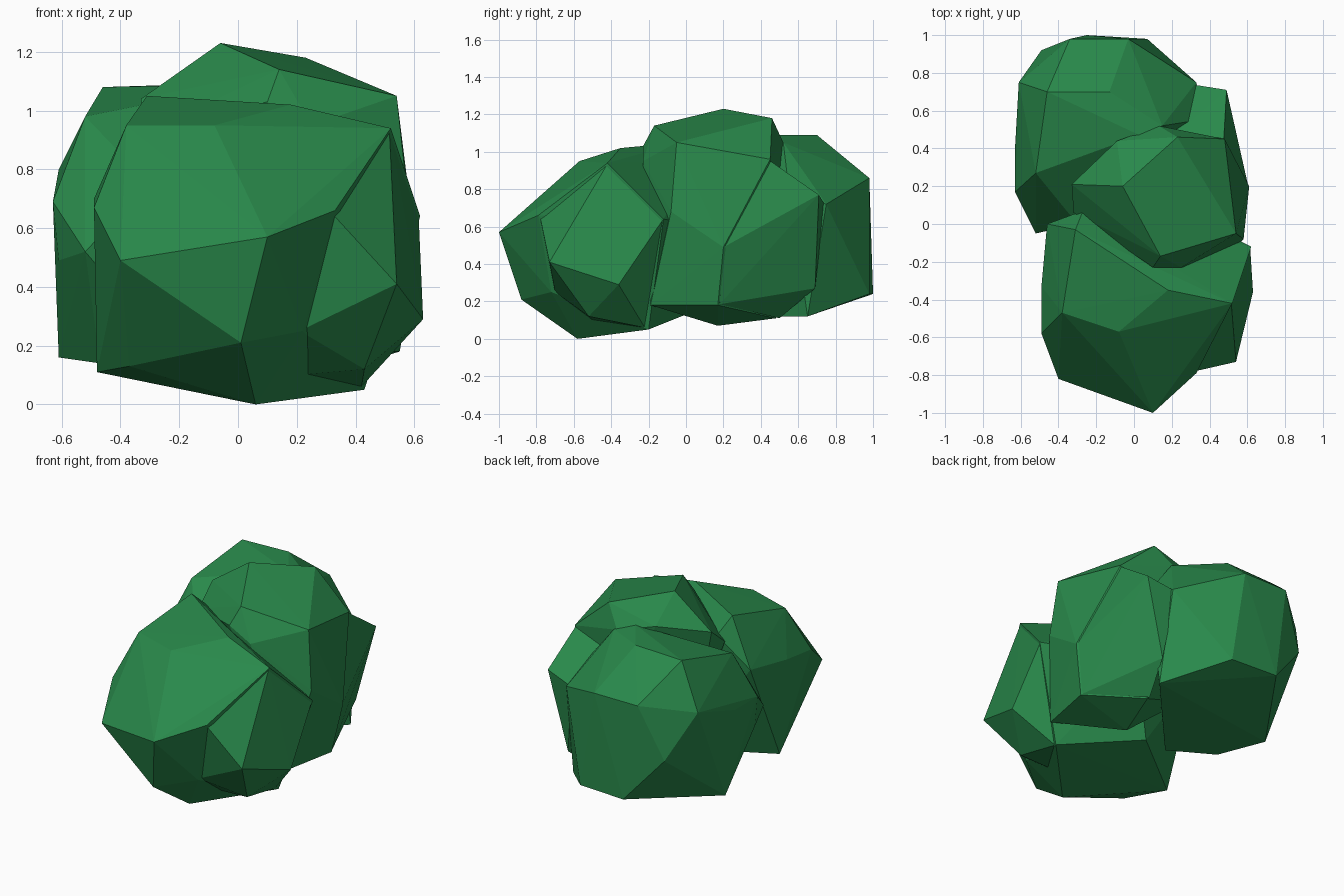
import bpy, bmesh

leaf = bpy.data.materials.new("leaf_green")
leaf.diffuse_color = (0.022, 0.25, 0.07, 1)


def lump(name, points):
    """Faceted foliage lump: convex skin around a few corner points."""
    bm = bmesh.new()
    for p in points:
        bm.verts.new(p)
    bmesh.ops.convex_hull(bm, input=bm.verts[:])
    loose = [v for v in bm.verts if not v.link_faces]
    bmesh.ops.delete(bm, geom=loose, context='VERTS')
    bmesh.ops.recalc_face_normals(bm, faces=bm.faces[:])
    me = bpy.data.meshes.new(name)
    bm.to_mesh(me)
    bm.free()
    me.materials.append(leaf)
    ob = bpy.data.objects.new(name, me)
    bpy.context.collection.objects.link(ob)
    return ob


def merge(base, extra):
    """Fuse a bulge into its lump and drop the helper."""
    mod = base.modifiers.new("fuse", 'BOOLEAN')
    mod.operation, mod.solver, mod.object = 'UNION', 'EXACT', extra
    deps = bpy.context.evaluated_depsgraph_get()
    base.data = bpy.data.meshes.new_from_object(base.evaluated_get(deps))
    base.modifiers.clear()
    bpy.data.objects.remove(extra)


# Front lump of the bush, with a bulge on its right
front = lump("front_foliage", [
    (0.10, -1.00, 0.57), (-0.40, -0.82, 0.49), (0.01, -0.88, 0.21),
    (0.33, -0.79, 0.66), (0.22, -0.72, 0.25), (0.06, -0.58, 0.00),
    (-0.37, -0.53, 0.13), (-0.48, -0.27, 0.11), (0.43, -0.20, 0.05),
    (0.62, -0.12, 0.64), (0.52, -0.42, 0.94), (-0.12, -0.66, 0.82),
    (-0.38, -0.47, 0.95), (-0.08, -0.57, 0.95), (0.18, -0.35, 1.02),
    (-0.49, -0.58, 0.67), (-0.49, -0.33, 0.70), (-0.31, -0.03, 1.05),
    (-0.46, 0.00, 0.75), (-0.05, 0.05, 0.15), (-0.27, 0.07, 0.95),
    (0.10, 0.15, 0.60)])
merge(front, lump("front_bulge", [
    (0.54, -0.73, 0.41), (0.63, -0.36, 0.29), (0.43, -0.52, 0.12),
    (0.32, -0.78, 0.65), (0.21, -0.70, 0.25), (0.37, -0.55, 0.82),
    (0.515, -0.42, 0.935), (0.615, -0.125, 0.635), (0.42, -0.22, 0.06),
    (0.20, -0.50, 0.40), (0.20, -0.50, 0.10)]))

# Tall middle lump, leaning to the right, with a shoulder at its rear
middle = lump("middle_foliage", [
    (-0.06, 0.20, 1.23), (0.23, 0.46, 1.18), (0.14, -0.17, 1.14),
    (0.10, -0.23, 1.03), (0.25, -0.23, 0.95), (0.54, -0.05, 1.05),
    (0.50, 0.15, 0.95), (0.48, 0.45, 0.96), (0.61, 0.20, 0.49),
    (0.58, -0.08, 0.68), (0.55, 0.17, 0.18), (0.48, -0.19, 0.18),
    (0.20, 0.17, 0.07), (0.13, 0.52, 1.05), (-0.33, 0.21, 1.04),
    (-0.09, 0.44, 1.10), (-0.32, 0.06, 0.92), (-0.20, 0.20, 0.40),
    (0.30, 0.48, 0.11)])
merge(middle, lump("middle_shoulder", [
    (0.49, 0.71, 0.77), (0.30, 0.74, 0.72), (0.36, 0.69, 0.27),
    (0.30, 0.50, 0.11), (0.545, 0.18, 0.185), (0.605, 0.20, 0.49),
    (0.475, 0.445, 0.955), (0.20, 0.46, 0.92), (0.10, 0.30, 0.50),
    (0.495, 0.16, 0.94)]))

# Rear lump, leaning to the left
lump("back_foliage", [
    (-0.46, 0.70, 1.08), (-0.13, 0.70, 1.09), (-0.52, 0.27, 0.98),
    (0.03, 0.47, 1.09), (-0.34, 0.98, 0.86), (-0.03, 0.98, 0.86),
    (-0.25, 1.00, 0.24), (0.07, 0.98, 0.24), (-0.61, 0.75, 0.80),
    (-0.63, 0.40, 0.69), (-0.63, 0.17, 0.69), (-0.61, 0.17, 0.49),
    (-0.52, -0.05, 0.52), (-0.61, 0.47, 0.16), (-0.47, 0.20, 0.14),
    (-0.18, 0.07, 0.12), (-0.49, 0.92, 0.52), (0.13, 0.88, 0.69),
    (0.33, 0.75, 0.72), (0.34, 0.55, 0.80), (0.35, 0.65, 0.12),
    (0.15, 0.52, 1.05), (-0.30, 0.00, 0.75)])
